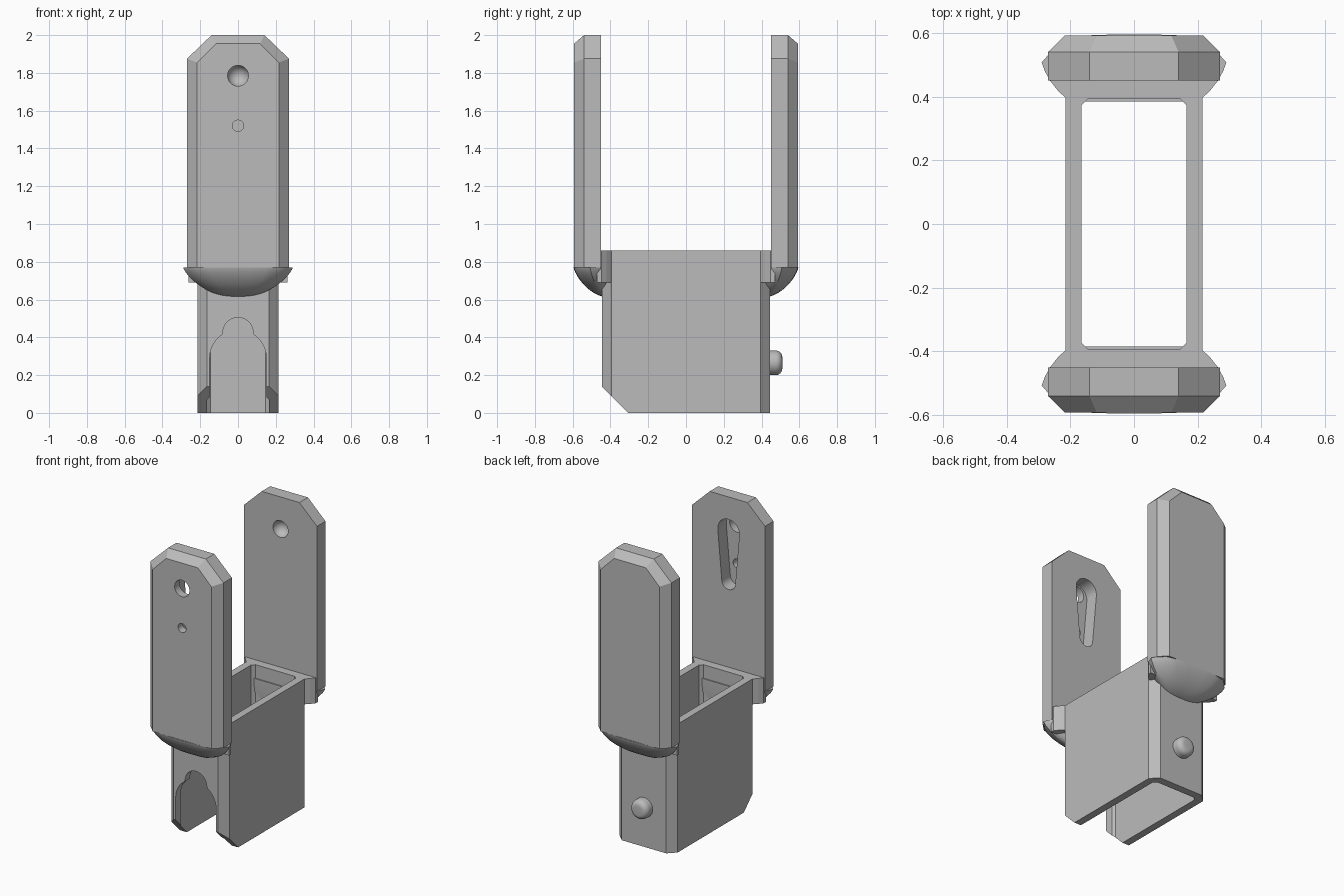
import bpy, bmesh
from math import sin, cos, pi, radians
from mathutils import Vector, Matrix

cube = bpy.data.objects.get("Cube")
if cube:
    bpy.data.objects.remove(cube, do_unlink=True)

grey = bpy.data.materials.new("plain grey")
grey.use_nodes = True
grey.diffuse_color = (0.5, 0.5, 0.5, 1)
grey.node_tree.nodes["Principled BSDF"].inputs["Base Color"].default_value = (0.5, 0.5, 0.5, 1)


def finish(name, bm):
    bmesh.ops.recalc_face_normals(bm, faces=bm.faces)
    mesh = bpy.data.meshes.new(name)
    bm.to_mesh(mesh)
    bm.free()
    mesh.materials.append(grey)
    ob = bpy.data.objects.new(name, mesh)
    bpy.context.collection.objects.link(ob)
    return ob


def loft(name, rings):
    """Skin a list of equal closed rings and cap both ends."""
    bm = bmesh.new()
    loops = [[bm.verts.new(p) for p in ring] for ring in rings]
    n = len(loops[0])
    for a, b in zip(loops, loops[1:]):
        for i in range(n):
            j = (i + 1) % n
            bm.faces.new((a[i], a[j], b[j], b[i]))
    bm.faces.new(loops[0])
    bm.faces.new(loops[-1])
    return finish(name, bm)


def upright(name, outline, z0, z1):
    return loft(name, [[(x, y, z) for x, y in outline] for z in (z0, z1)])


def along_y(name, outline, y0, y1):
    return loft(name, [[(x, y, z) for x, z in outline] for y in (y0, y1)])


def mirrored(half):
    """Close an outline by mirroring its right half across x = 0."""
    return half + [(-x, v) for x, v in reversed(half)]


def arc(cx, cz, r, a0, a1, n):
    return [(cx + r * cos(radians(a0 + (a1 - a0) * i / n)),
             cz + r * sin(radians(a0 + (a1 - a0) * i / n))) for i in range(n + 1)]


def circle(cz, r, n=32):
    return arc(0, cz, r, 0, 360, n)[:-1]


def cut(ob, cutter):
    mod = ob.modifiers.new("cut", 'BOOLEAN')
    mod.operation, mod.solver, mod.object = 'DIFFERENCE', 'EXACT', cutter
    bpy.context.view_layer.objects.active = ob
    bpy.ops.object.modifier_apply(modifier=mod.name)
    bpy.data.objects.remove(cutter, do_unlink=True)


def smooth(ob, angle=30):
    bpy.ops.object.select_all(action='DESELECT')
    ob.select_set(True)
    bpy.context.view_layer.objects.active = ob
    bpy.ops.object.shade_smooth_by_angle(angle=radians(angle))


def chamfered(w, d, c):
    return mirrored([(w - c, -d), (w, -d + c), (w, d - c), (w - c, d)])


# Hollow body with a sloped front foot and a keyhole slot in the front wall
body = upright("body", chamfered(0.215, 0.445, 0.05), 0, 0.86)
cut(body, upright("bore", chamfered(0.165, 0.393, 0.02), -0.1, 1))
foot = [(-0.545, 0.24), (-0.205, -0.1), (-0.545, -0.1)]
cut(body, loft("foot_cutter", [[(x, y, z) for y, z in foot] for x in (-0.4, 0.4)]))
slot = [(0.15, -0.1)] + arc(0, 0.29, 0.15, 0, 57, 8) + arc(0, 0.425, 0.08, 5, 88, 8)
cut(body, along_y("slot_cutter", mirrored(slot), -0.6, -0.3))
smooth(body)

# Round knob on the back wall
knob_steps = [(0.40, 0.065), (0.475, 0.065)]
knob_steps += [(0.475 + 0.035 * sin(t * pi / 12), 0.03 + 0.035 * cos(t * pi / 12)) for t in range(1, 7)]
knob = loft("knob", [[(x, y, z) for x, z in circle(0.265, r)] for y, r in knob_steps])
smooth(knob, 40)

# Arms with bevelled outer faces, each on a rounded bracket
inner = mirrored([(0.27, 0.77), (0.27, 1.875), (0.14, 2.0)])
outer = mirrored([(0.217, 0.77), (0.217, 1.855), (0.117, 1.955)])
rim = mirrored([(0.20, 0.385), (0.237, 0.42), (0.262, 0.448), (0.28, 0.48), (0.29, 0.507),
                (0.268, 0.532), (0.225, 0.575), (0.15, 0.592), (0.06, 0.595)])
web = mirrored([(0.212, 0.393), (0.24, 0.42), (0.262, 0.448), (0.262, 0.47)])
arms = {}
for side, s in (("front", -1), ("back", 1)):
    arms[side] = loft(side + "_arm", [[(x, s * y, z) for x, z in ring]
                      for y, ring in ((0.45, inner), (0.54, inner), (0.592, outer))])
    rings = []
    for i in range(11):
        k = cos(i / 10 * pi / 2 * 0.98)
        z = 0.77 - 0.16 * (1 - k * k) ** 0.75
        rings.append([(x * k, s * (0.40 + (y - 0.40) * k), z) for x, y in rim])
    smooth(loft(side + "_bracket", rings), 35)
    upright(side + "_web", [(x, s * y) for x, y in web], 0.69, 0.86)

# Front arm: tapered pocket inside, with a large and a small hole through it
pocket = arc(0, 1.77, 0.08, -5, 185, 20) + arc(0, 1.43, 0.05, 185, 355, 16)
cut(arms["front"], along_y("pocket_cutter", pocket, -0.54, -0.3))
for z, r in ((1.785, 0.055), (1.52, 0.03)):
    cut(arms["front"], along_y("hole_cutter", circle(z, r), -0.7, -0.4))
smooth(arms["front"])

# Back arm: round dimple on the inner face
bm = bmesh.new()
bmesh.ops.create_uvsphere(bm, u_segments=32, v_segments=16, radius=0.056,
                          matrix=Matrix.Translation(Vector((0, 0.45, 1.785))))
cut(arms["back"], finish("dimple_cutter", bm))
smooth(arms["back"])
